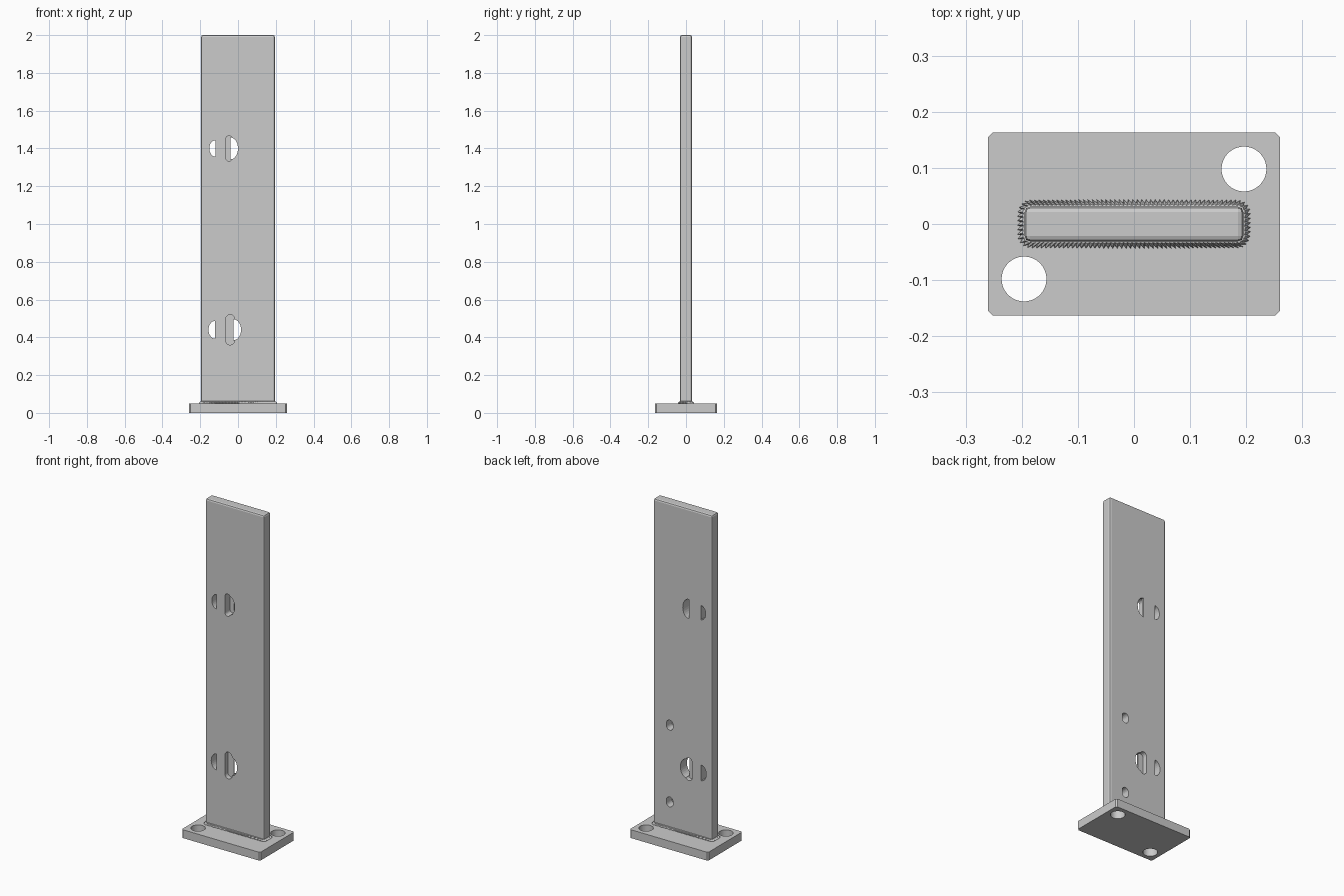
import bpy, bmesh
from math import sin, cos, pi
from mathutils import Vector

cube = bpy.data.objects.get("Cube")
if cube:
    bpy.data.objects.remove(cube, do_unlink=True)

grey = bpy.data.materials.new("steel_grey")
grey.use_nodes = True
COLOUR = (0.6, 0.6, 0.6, 1)
grey.diffuse_color = COLOUR
grey.node_tree.nodes["Principled BSDF"].inputs["Base Color"].default_value = COLOUR


def make_object(name, bm):
    bmesh.ops.recalc_face_normals(bm, faces=bm.faces)
    mesh = bpy.data.meshes.new(name)
    bm.to_mesh(mesh)
    bm.free()
    mesh.materials.append(grey)
    obj = bpy.data.objects.new(name, mesh)
    bpy.context.collection.objects.link(obj)
    return obj


def box(name, lo, hi, edge_rule, bevel, segments):
    bm = bmesh.new()
    lo, hi = Vector(lo), Vector(hi)
    bmesh.ops.create_cube(bm, size=1)
    for v in bm.verts:
        v.co = (lo + hi) / 2 + v.co * (hi - lo)
    edges = [e for e in bm.edges if edge_rule(e)]
    bmesh.ops.bevel(bm, geom=edges, offset=bevel, segments=segments,
                    profile=0.5, affect='EDGES')
    return make_object(name, bm)


def prism(points, shift):
    """Extrude a closed outline by a vector to make a cutter."""
    bm = bmesh.new()
    face = bm.faces.new([bm.verts.new(p) for p in points])
    ext = bmesh.ops.extrude_face_region(bm, geom=[face])
    moved = [g for g in ext["geom"] if isinstance(g, bmesh.types.BMVert)]
    bmesh.ops.translate(bm, verts=moved, vec=shift)
    cutter = make_object("cutter", bm)
    cutter.hide_render = True
    return cutter


def cut(target, cutter):
    mod = target.modifiers.new("cut", 'BOOLEAN')
    mod.operation = 'DIFFERENCE'
    mod.solver = 'EXACT'
    mod.object = cutter
    bpy.context.view_layer.objects.active = target
    bpy.ops.object.modifier_apply(modifier=mod.name)
    bpy.data.objects.remove(cutter, do_unlink=True)


def half_round(flat, tip, z, half, y0=-0.1, y1=0.1):
    pts = [(flat + (tip - flat) * sin(pi * i / 14), y0, z - half * cos(pi * i / 14))
           for i in range(15)]
    return prism(pts, (0, y1 - y0, 0))


def slot(x0, x1, z, half, y0, y1):
    r, cx = (x1 - x0) / 2, (x0 + x1) / 2
    pts = []
    for i in range(20):
        a = 2 * pi * (i + 0.5) / 20
        end = (half - r) if sin(a) > 0 else (r - half)
        pts.append((cx + r * cos(a), y0, z + end + r * sin(a)))
    return prism(pts, (0, y1 - y0, 0))


def vertical(e):
    return abs(e.verts[0].co.z - e.verts[1].co.z) > 0.01


# Base plate with two bolt holes on opposite corners
plate = box("base_plate", (-0.26, -0.163, 0), (0.26, 0.163, 0.05), vertical, 0.008, 1)
for side in (1, -1):
    ring = [(side * 0.196 + 0.04 * cos(2 * pi * i / 40),
             side * 0.098 + 0.04 * sin(2 * pi * i / 40), -0.05) for i in range(40)]
    cut(plate, prism(ring, (0, 0, 0.2)))

# Flat post with softened upright and top edges
W, D = 0.195, 0.031
post = box("post", (-W, -D, 0.045), (W, D, 2),
           lambda e: vertical(e) or e.verts[0].co.z > 1, 0.01, 2)

# Half-round openings through the post
for flat, tip, z, half in ((-0.12, -0.152, 1.4, 0.043), (-0.04, 0, 1.4, 0.058),
                           (-0.122, -0.156, 0.44, 0.047), (-0.025, 0.016, 0.44, 0.056)):
    cut(post, half_round(flat, tip, z, half))

# Blind slots beside the openings
cut(post, slot(-0.065, -0.03, 1.4, 0.067, -0.1, 0.018))
cut(post, slot(-0.065, -0.018, 0.44, 0.08, -0.1, -0.003))
cut(post, slot(-0.062, -0.018, 0.44, 0.068, 0.003, 0.1))

# Small blind holes in the back
for z in (0.67, 0.21):
    cut(post, slot(0.065, 0.108, z, 0.03, -0.02, 0.1))


# Rippled weld bead around the foot of the post
def outline(off, count):
    """Evenly spaced points on a rounded rectangle around the post."""
    r = 0.012 + off
    hx, hy = W + off - r, D + off - r
    parts = [2 * hy, pi * r / 2, 2 * hx, pi * r / 2] * 2
    total, pts = sum(parts), []
    for i in range(count):
        s, k = total * i / count, 0
        while s > parts[k]:
            s -= parts[k]
            k += 1
        turn = -1 if k >= 4 else 1
        k %= 4
        if k == 0:
            p = (hx + r, -hy + s)
        elif k == 1:
            p = (hx + r * cos(s / r), hy + r * sin(s / r))
        elif k == 2:
            p = (hx - s, hy + r)
        else:
            p = (-hx - r * sin(s / r), hy + r * cos(s / r))
        pts.append((turn * p[0], turn * p[1]))
    return pts


N = 360
bm = bmesh.new()
rows = []
for low, high, z in ((-0.004, -0.004, 0.046), (0.007, 0.013, 0.046), (0.006, 0.012, 0.054),
                     (0.002, 0.004, 0.061), (-0.004, -0.004, 0.063)):
    tooth = [outline(low + (high - low) * t / 2, N) for t in range(3)]
    rows.append([bm.verts.new((*tooth[i % 3][i], z)) for i in range(N)])
for a, b in zip(rows, rows[1:] + rows[:1]):
    for i in range(N):
        j = (i + 1) % N
        bm.faces.new((a[i], a[j], b[j], b[i]))
make_object("weld_bead", bm)
